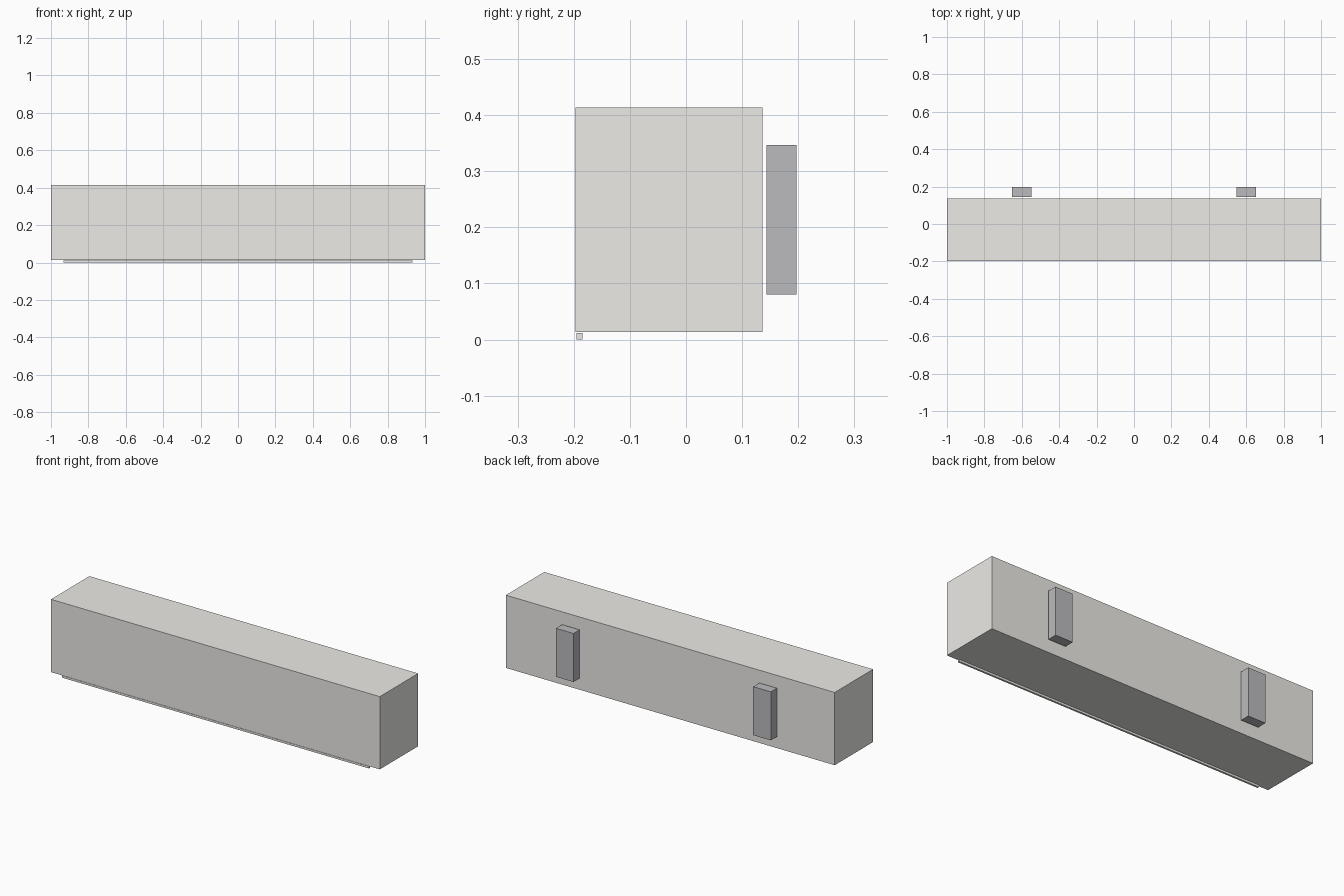
import bpy

if "Cube" in bpy.data.objects:
    bpy.data.objects.remove(bpy.data.objects["Cube"])


def material(name, rgb):
    mat = bpy.data.materials.new(name)
    mat.diffuse_color = (*rgb, 1.0)
    mat.use_nodes = True
    mat.node_tree.nodes["Principled BSDF"].inputs["Base Color"].default_value = mat.diffuse_color
    return mat


def box(name, x, y, z, mat):
    """Box spanning the (min, max) range on each axis."""
    ranges = (x, y, z)
    bpy.ops.mesh.primitive_cube_add(size=1, location=[(a + b) / 2 for a, b in ranges])
    obj = bpy.context.object
    obj.name = name
    obj.scale = [b - a for a, b in ranges]
    bpy.ops.object.transform_apply(location=False, rotation=False, scale=True)
    obj.data.materials.append(mat)
    return obj


light = material("warm_white", (0.84, 0.83, 0.80))
dark = material("mid_grey", (0.50, 0.50, 0.52))

# Main housing
box("housing", (-1, 1), (-0.1967, 0.1367), (0.0133, 0.4133), light)

# Thin strip under the front edge
box("bottom_strip", (-0.9333, 0.9333), (-0.1953, -0.1847), (0, 0.0113), light)

# Pair of wall brackets behind the housing
for side, cx in (("left", -0.6), ("right", 0.6)):
    box(f"{side}_wall_bracket", (cx - 0.0533, cx + 0.0533),
        (0.1433, 0.1967), (0.08, 0.3467), dark)
